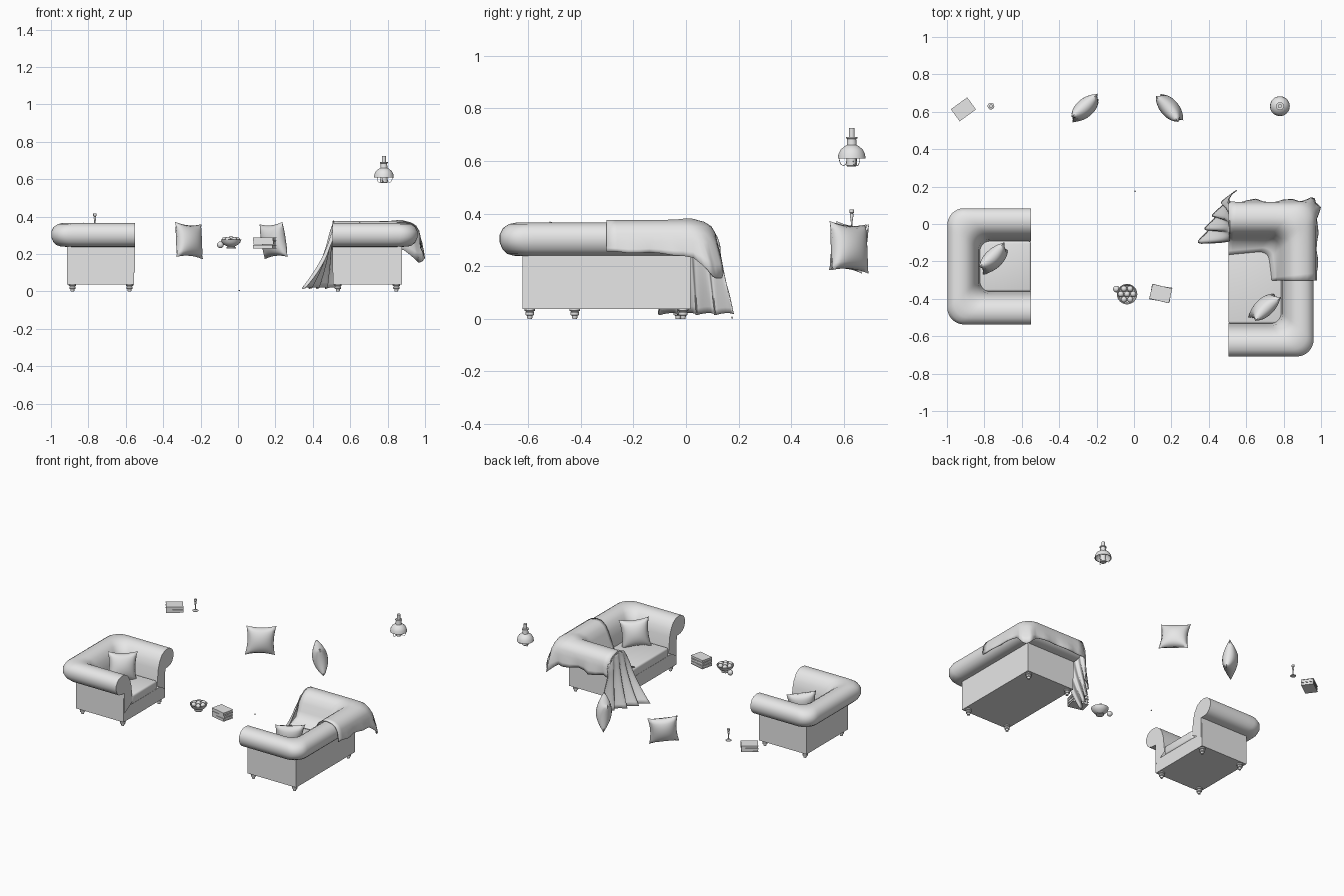
import bpy, bmesh, math, random
from math import sin, cos, pi, exp, radians
from mathutils import Vector, Matrix

random.seed(3)
if "Cube" in bpy.data.objects:
    bpy.data.objects.remove(bpy.data.objects["Cube"], do_unlink=True)

GREY = (0.8, 0.8, 0.8, 1)
mat = bpy.data.materials.new("light grey")
mat.use_nodes = True
mat.diffuse_color = GREY
mat.node_tree.nodes["Principled BSDF"].inputs["Base Color"].default_value = GREY


def finish(name, bm, matrix=None, bevel=0, thick=0, angle=35):
    bmesh.ops.recalc_face_normals(bm, faces=bm.faces)
    if bevel:
        bmesh.ops.bevel(bm, geom=bm.edges[:], offset=bevel, segments=3,
                        profile=0.5, affect='EDGES')
    me = bpy.data.meshes.new(name)
    bm.to_mesh(me)
    bm.free()
    me.materials.append(mat)
    me.shade_smooth()
    me.set_sharp_from_angle(angle=radians(angle))
    ob = bpy.data.objects.new(name, me)
    bpy.context.collection.objects.link(ob)
    if matrix:
        ob.matrix_world = matrix
    if thick:
        ob.modifiers.new("thickness", 'SOLIDIFY').thickness = thick
    return ob


def box(name, lo, hi, matrix=None, bevel=0):
    bm = bmesh.new()
    lo, hi = Vector(lo), Vector(hi)
    bmesh.ops.create_cube(bm, size=1, matrix=Matrix.Translation((lo + hi) / 2)
                          @ Matrix.Diagonal((hi - lo).to_4d()))
    return finish(name, bm, matrix, bevel)


def grid(name, rows, cap=False, **kw):
    # skin a list of equal-length point rows
    bm = bmesh.new()
    vs = [[bm.verts.new(p) for p in r] for r in rows]
    for a, b in zip(vs, vs[1:]):
        for j in range(len(a) - 1):
            bm.faces.new((a[j], a[j + 1], b[j + 1], b[j]))
    if cap:
        bm.faces.new(vs[0])
        bm.faces.new(vs[-1])
    return finish(name, bm, **kw)


def lathe(name, profile, matrix, steps=24):
    bm = bmesh.new()
    vs = [bm.verts.new((r, 0, z)) for r, z in profile]
    es = [bm.edges.new(e) for e in zip(vs, vs[1:])]
    bmesh.ops.spin(bm, geom=vs + es, axis=(0, 0, 1), cent=(0, 0, 0),
                   angle=2 * pi, steps=steps)
    bmesh.ops.remove_doubles(bm, verts=bm.verts, dist=0.0002)
    return finish(name, bm, matrix)


def ball(name, loc, r):
    bm = bmesh.new()
    bmesh.ops.create_uvsphere(bm, u_segments=16, v_segments=10, radius=r)
    return finish(name, bm, Matrix.Translation(loc), angle=60)


def u_curve(L, W, inset, r, n=8):
    # half of a rounded U, from the arm front to the middle of the back, mirrored
    h = W / 2 - inset
    c = (inset + r, r - h)
    half = [(L + (c[0] - L) * i / n, -h) for i in range(n)]
    half += [(c[0] - r * sin(pi / 2 * i / n), c[1] - r * cos(pi / 2 * i / n)) for i in range(n)]
    half += [(inset, c[1] * (1 - i / n)) for i in range(n + 1)]
    return half + [(x, -y) for x, y in half[-2::-1]]


def rail(L, W):
    # w = 0 is the outer edge of the roll, w = 1 its inner edge
    out, inn = u_curve(L, W, 0, 0.09), u_curve(L, W, 0.18, 0.06)
    def point(i, w, z):
        a, b = Vector(out[i]), Vector(inn[i])
        return (*a.lerp(b, w), z) if 0 <= w <= 1 else (*(a + (b - a) * w), z)
    return point, len(out)


ROLL = [(0.52, 0.1), (0.5, 0.238), (0.3, 0.24), (0.17, 0.247), (0.07, 0.264),
        (0.01, 0.29), (0.01, 0.32), (0.08, 0.345), (0.2, 0.36), (0.36, 0.366),
        (0.55, 0.362), (0.72, 0.342), (0.85, 0.305), (0.93, 0.26), (1, 0.15)]
LEG = [(0, 0), (0.009, 0), (0.011, 0.012), (0.017, 0.015), (0.017, 0.024),
       (0.014, 0.028), (0.02, 0.031), (0.02, 0.042), (0, 0.042)]


def seat(kind, L, W, matrix):
    point, n = rail(L, W)
    grid(kind + "_rolled_back_and_arms",
         [[point(i, w, z) for w, z in ROLL] for i in range(n)], cap=True, matrix=matrix)
    b, h, f = 0.085, W / 2 - 0.088, L - 0.005
    box(kind + "_base", (b, -h, 0.038), (f, h, 0.13), matrix)
    box(kind + "_back_panel", (b, -h, 0.12), (b + 0.04, h, 0.25), matrix)
    for s, side in ((-1, "a"), (1, "b")):
        y = sorted((s * h, s * (h - 0.04)))
        box(f"{kind}_side_panel_{side}", (b, y[0], 0.12), (f, y[1], 0.25), matrix)
        for x, end in ((b + 0.03, "back"), (f - 0.025, "front")):
            lathe(f"{kind}_{end}_leg_{side}", LEG,
                  matrix @ Matrix.Translation((x, s * (h - 0.028), 0)), 16)
    hw = W / 2 - 0.178
    box(kind + "_seat_cushion", (0.15, -hw, 0.128), (L, hw, 0.19), matrix, bevel=0.012)


chair_m = Matrix.Translation((-1.0, -0.2265, 0))
sofa_m = Matrix.Translation((0.962, -0.3025, 0)) @ Matrix.Rotation(pi, 4, 'Z')
seat("armchair", 0.45, 0.625, chair_m)
SL, SW = 0.458, 0.815
seat("sofa", SL, SW, sofa_m)


# throw draped over the far arm and half of the sofa back
point, n = rail(SL, SW)
rows = []
for i in range(25):
    t = i / 24
    dip = exp(-((t - 0.5) / 0.13) ** 2)
    ripple = sin(t * 40) * (0.3 + 0.7 * (1 - t))
    low = 0.225 + 0.03 * t - 0.09 * dip + 0.008 * ripple
    reach = 1.5 - 0.25 * t
    prof = [(-0.1 - 0.16 * dip + 0.08 * ripple, low),
            (-0.1 - 0.12 * dip + 0.06 * ripple, low * 0.6 + 0.115),
            (-0.07 - 0.05 * dip, 0.292), (-0.04, 0.325), (0.05, 0.352),
            (0.2, 0.369), (0.4, 0.376 + 0.006 * dip), (0.6, 0.372 + 0.005 * dip),
            (0.78, 0.348), (0.9, 0.31), (1, 0.262), (1.1, 0.225),
            (reach - 0.12, 0.203), (reach, 0.198)]
    rows.append([point(i, w, z) for w, z in prof])
grid("throw_over_back", rows, matrix=sofa_m, thick=0.004, angle=60)

# throw spilling from the arm front to the floor in pleats
rows = []
for a in range(15):
    s = a / 14
    row = []
    for j in range(41):
        t = j / 40
        top = Vector((0.512, 0.125 - 0.215 * t, 0.285 + 0.09 * sin(pi * t) ** 0.6))
        foot = Vector((0.55 - 0.19 * t ** 0.7, 0.17 - 0.28 * t, 0.018))
        p = top.lerp(foot, s)
        p.x = top.x - 0.012 * min(1, s * 6) + (foot.x - top.x) * s ** 1.7
        wave = 0.017 * sin(t * 25 + s) * s ** 0.7
        row.append(p + Vector((wave, wave * 0.6, 0.004 * sin(t * 25))))
    rows.append(row)
grid("throw_spill", rows, thick=0.004, angle=60)


# square scatter cushions with pinched corners
def pillow(name, loc, yaw, lean=0, roll=0, size=0.19, puff=0.048, n=14):
    bm = bmesh.new()
    for side in (-1, 1):
        vs = []
        for i in range(n + 1):
            u = 2 * i / n - 1
            row = []
            for j in range(n + 1):
                v = 2 * j / n - 1
                bulge = ((1 - u * u) * (1 - v * v)) ** 0.5
                row.append(bm.verts.new((u * (1 - 0.13 * (1 - v * v)) * size / 2, side * puff * bulge,
                                         v * (1 - 0.13 * (1 - u * u)) * size / 2)))
            vs.append(row)
        for i in range(n):
            for j in range(n):
                bm.faces.new((vs[i][j], vs[i + 1][j], vs[i + 1][j + 1], vs[i][j + 1]))
    bmesh.ops.remove_doubles(bm, verts=bm.verts, dist=0.0002)
    m = (Matrix.Translation(loc) @ Matrix.Rotation(radians(yaw), 4, 'Z')
         @ Matrix.Rotation(radians(lean), 4, 'X') @ Matrix.Rotation(radians(roll), 4, 'Y'))
    finish(name, bm, m, angle=70)


pillow("standing_cushion_a", (-0.262, 0.62, 0.272), 42, -8, 4)
pillow("standing_cushion_b", (0.19, 0.62, 0.272), -48, 8, -4)
pillow("armchair_cushion", (-0.75, -0.185, 0.27), 45, -14, 4)
pillow("sofa_cushion", (0.698, -0.445, 0.272), 42, 12, 4)


# books: two covers around a page block
def book(name, x, y, z, yaw, h, w=0.108, d=0.08):
    m = Matrix.Translation((x, y, z)) @ Matrix.Rotation(radians(yaw), 4, 'Z')
    w, d, c = w / 2, d / 2, 0.003
    box(name + "_lower_cover", (-w, -d, 0), (w, d, c), m)
    box(name + "_upper_cover", (-w, -d, h - c), (w, d, h), m)
    box(name + "_pages", (-w + 0.003, -d + 0.002, c), (w - 0.003, d - 0.003, h - c), m)
    box(name + "_spine", (-w, -d, 0), (w, -d + c, h), m)


for k, yaw in enumerate((-14, -9, -13)):
    book(f"stacked_book_{k}", 0.143, -0.372, 0.23 + 0.02 * k, yaw, 0.019)
for k in range(2):
    book(f"back_book_{k}", -0.912, 0.613, 0.308 + 0.021 * k, 36, 0.02)

# candlestick
lathe("candlestick", [(0, 0), (0.018, 0), (0.018, 0.004), (0.006, 0.008), (0.003, 0.016),
                      (0.004, 0.04), (0.007, 0.058), (0.005, 0.064), (0.009, 0.068),
                      (0.009, 0.08), (0, 0.08)], Matrix.Translation((-0.765, 0.63, 0.336)))

# fruit bowl
bowl = Vector((-0.037, -0.375, 0.23))
lathe("fruit_bowl", [(0, 0), (0.025, 0), (0.025, 0.006), (0.018, 0.01), (0.038, 0.02),
                     (0.05, 0.034), (0.055, 0.048), (0.051, 0.048), (0.044, 0.034),
                     (0, 0.016)], Matrix.Translation(bowl))
for k in range(7):
    a = k * pi / 3
    r, z = (0.033, 0.046) if k < 6 else (0, 0.052)
    ball(f"fruit_{k}", bowl + Vector((r * cos(a), r * sin(a), z + random.uniform(-.002, .002))), 0.016)
ball("loose_fruit", (-0.094, -0.348, 0.249), 0.018)
ball("crumb", (0.006, 0.175, 0.005), 0.004)

# hanging lamp: shade, inner socket and wire hooks
lamp = Matrix.Translation((0.78, 0.63, 0.58))
lathe("lamp_shade", [(0, 0.145), (0.011, 0.145), (0.011, 0.112), (0.021, 0.112),
                     (0.021, 0.106), (0.017, 0.104), (0.019, 0.08), (0.027, 0.076),
                     (0.042, 0.064), (0.05, 0.048), (0.053, 0.03), (0.049, 0.03),
                     (0.045, 0.048), (0.03, 0.068), (0, 0.074)], lamp, 32)
lathe("lamp_socket", [(0, 0.07), (0.018, 0.07), (0.02, 0.003), (0.017, 0), (0, 0)], lamp)
for k in range(3):
    cu = bpy.data.curves.new("lamp_hook", 'CURVE')
    cu.dimensions = '3D'
    cu.bevel_depth = 0.0013
    cu.bevel_resolution = 1
    sp = cu.splines.new('POLY')
    sp.points.add(10)
    for i, p in enumerate(sp.points):
        a = pi * i / 10
        p.co = (0.034 - 0.014 * cos(a), 0, 0.02 - 0.022 * sin(a) + 0.001 * i, 1)
    cu.materials.append(mat)
    ob = bpy.data.objects.new(f"lamp_hook_{k}", cu)
    bpy.context.collection.objects.link(ob)
    ob.matrix_world = lamp @ Matrix.Rotation(radians(120 * k + 20), 4, 'Z')
